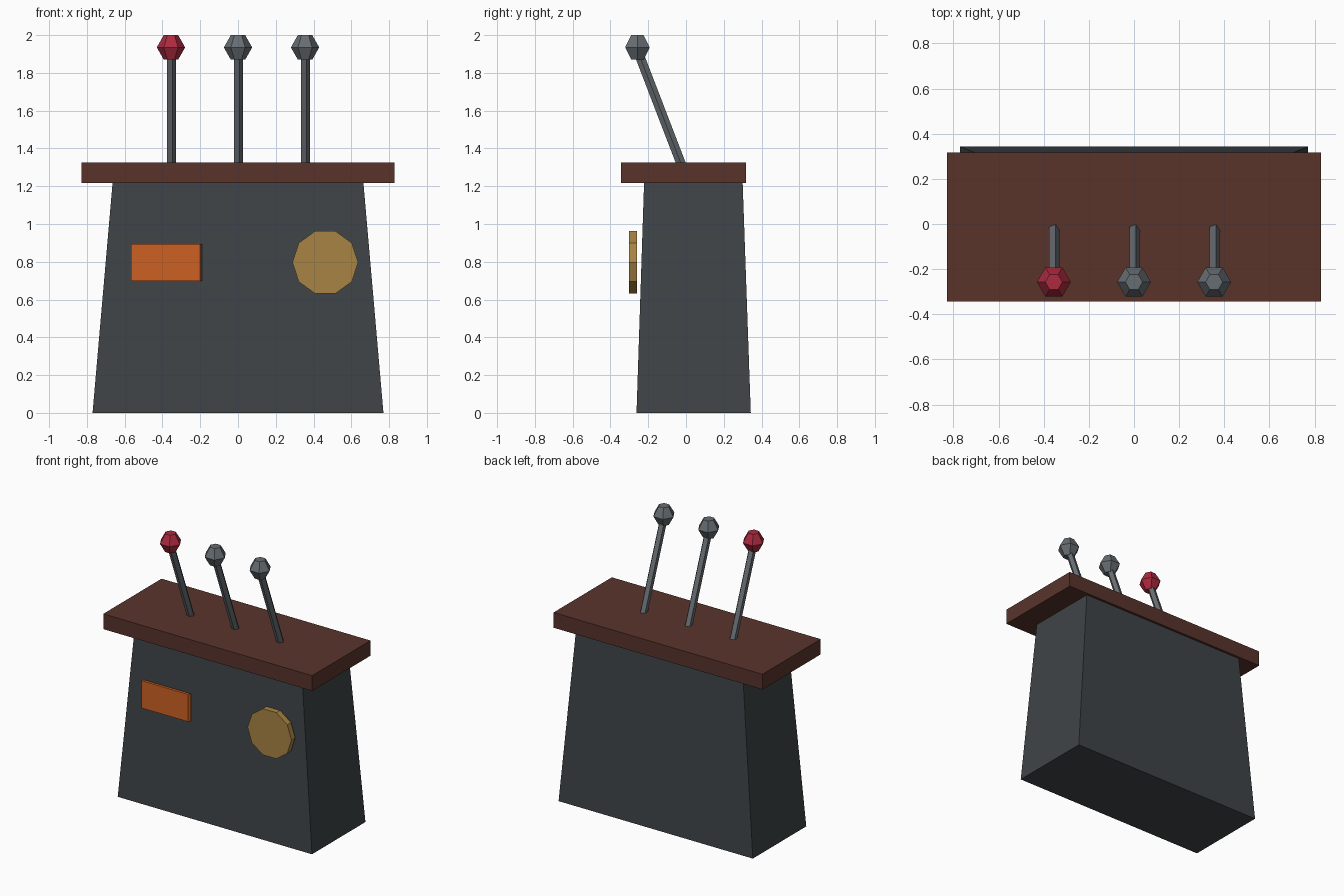
import bpy, bmesh, math
from mathutils import Vector, Matrix

if "Cube" in bpy.data.objects:
    bpy.data.objects.remove(bpy.data.objects["Cube"])


def material(name, rgb):
    """Flat colour given as 0-255 sRGB, stored linear."""
    m = bpy.data.materials.new(name)
    lin = [((c / 255 + 0.055) / 1.055) ** 2.4 for c in rgb]
    m.diffuse_color = (*lin, 1)
    m.use_nodes = True
    m.node_tree.nodes["Principled BSDF"].inputs["Base Color"].default_value = m.diffuse_color
    return m


SLATE = material("slate", (63, 68, 71))
WOOD = material("dark_wood", (88, 52, 43))
ORANGE = material("orange", (205, 97, 34))
BRASS = material("brass", (168, 132, 68))
STEEL = material("steel", (103, 109, 114))
RED = material("red", (172, 42, 62))


def loft(name, rings, mat):
    """Closed solid through rings of equal point count."""
    bm = bmesh.new()
    loops = [[bm.verts.new(p) for p in ring] for ring in rings]
    n = len(loops[0])
    for a, b in zip(loops, loops[1:]):
        for i in range(n):
            j = (i + 1) % n
            bm.faces.new((a[i], a[j], b[j], b[i]))
    bm.faces.new(loops[0][::-1])
    bm.faces.new(loops[-1])
    bmesh.ops.recalc_face_normals(bm, faces=bm.faces)
    me = bpy.data.meshes.new(name)
    bm.to_mesh(me)
    bm.free()
    me.materials.append(mat)
    ob = bpy.data.objects.new(name, me)
    bpy.context.collection.objects.link(ob)
    return ob


def rect(x0, x1, y0, y1, z):
    return [(x0, y0, z), (x1, y0, z), (x1, y1, z), (x0, y1, z)]


def ngon(n, r, matrix):
    return [matrix @ Vector((r * math.cos(math.tau * i / n),
                             r * math.sin(math.tau * i / n), 0)) for i in range(n)]


# Tapered cabinet and its overhanging top
loft("cabinet", [rect(-0.77, 0.77, -0.262, 0.343, 0),
                 rect(-0.664, 0.664, -0.222, 0.300, 1.218)], SLATE)
loft("table_top", [rect(-0.828, 0.828, -0.343, 0.317, 1.217),
                   rect(-0.828, 0.828, -0.343, 0.317, 1.326)], WOOD)

# Orange plate on the front, with its right edge slanted
loft("front_plate", [[(-0.567, y, 0.697), (x, y, 0.697), (x, y, 0.893), (-0.567, y, 0.893)]
                     for y, x in ((-0.28, -0.2), (-0.26, -0.19))], ORANGE)

# Ten-sided dial
turn = Matrix.Rotation(math.pi / 2, 4, 'X')
loft("dial", [ngon(10, 0.174, Matrix.Translation((0.462, y, 0.797)) @ turn)
              for y in (-0.303, -0.26)], BRASS)

# Three leaning levers with faceted knobs
for x, label, colour in ((-0.355, "left", RED), (0, "middle", STEEL), (0.355, "right", STEEL)):
    base, tip = Vector((x, -0.015, 1.29)), Vector((x, -0.257, 1.92))
    lean = (tip - base).to_track_quat('Z', 'Y').to_matrix().to_4x4()
    # Keep one corner of the five-sided rod pointing along +x
    axis = (tip - base).normalized()
    side = Vector((1, 0, 0))
    lean = Matrix((side, axis.cross(side), axis)).transposed().to_4x4()
    loft(label + "_lever_rod", [ngon(5, 0.026, Matrix.Translation(p) @ lean)
                                for p in (base, tip)], STEEL)
    loft(label + "_lever_knob", [ngon(6, r, Matrix.Translation((x, -0.257, z)))
                                 for z, r in ((1.87, 0.038), (1.935, 0.075), (2.0, 0.038))], colour)
